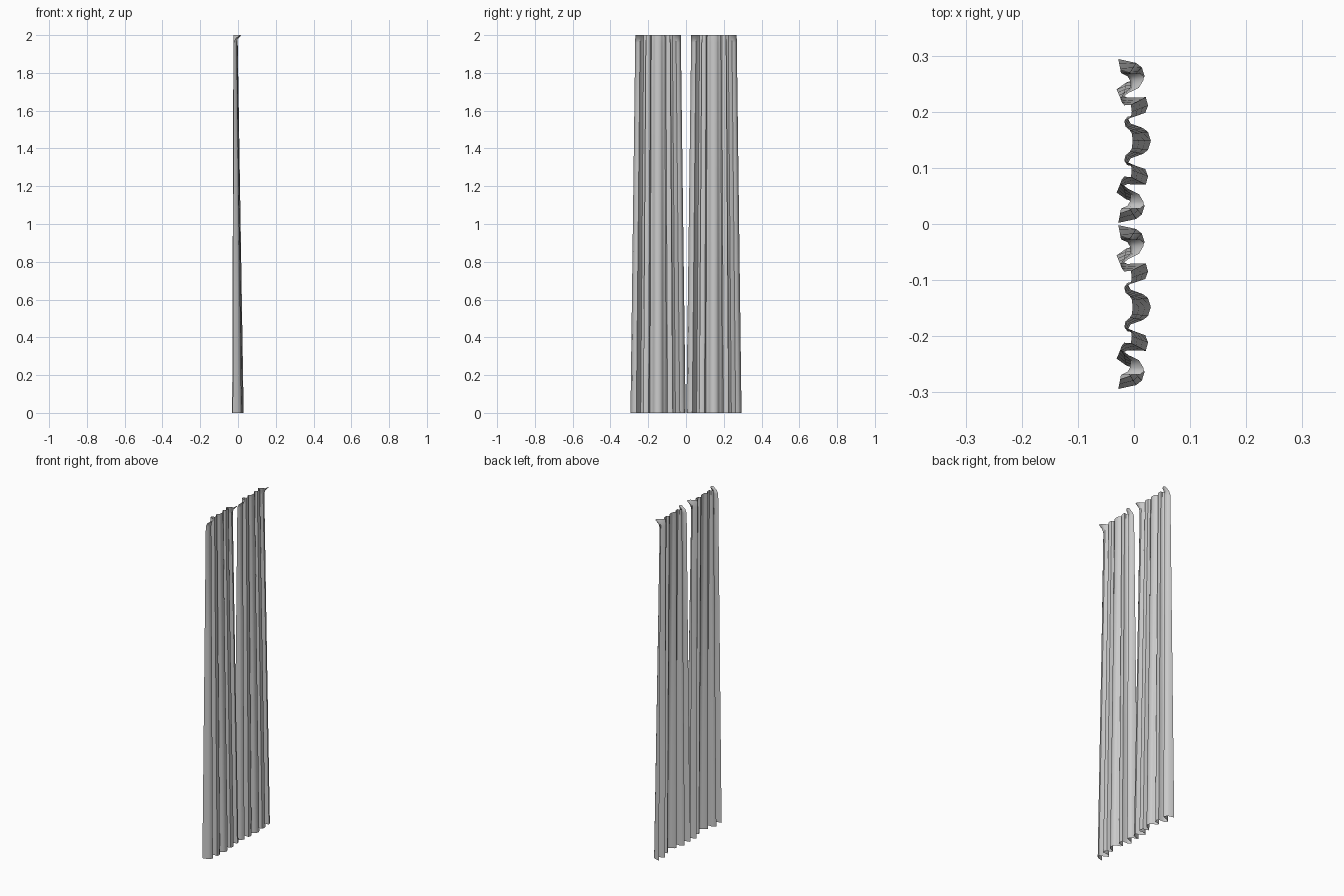
import bpy, math

if "Cube" in bpy.data.objects:
    bpy.data.objects.remove(bpy.data.objects["Cube"])

# Half of the pleat cross-section at the hem: (x depth, y from panel centre)
half = [(.030, .000), (.025, .016), (.016, .023), (-.006, .031), (-.012, .043),
        (.020, .050), (.025, .063), (.021, .078), (-.012, .077), (-.024, .083),
        (-.031, .092), (-.014, .104), (.019, .115), (.014, .131), (.004, .139),
        (-.028, .146)]
profile = [(x, -y) for x, y in reversed(half[1:])] + half


def ring(z):
    """Pleats get shallower and narrower towards the top; outer folds flare at the header."""
    t = z / 2
    pts = []
    for x, y in profile:
        px = x * (1 - .64 * t) - .013 * t
        py = y * (1 - .175 * t)
        edge = max(0, (abs(y) - .09) / .055)
        flare = max(0, (z - 1.96) / .04) ** 2
        pts.append((px + .033 * edge * flare, py, z))
    return pts


def curtain(name, y):
    n = len(profile)
    heights = [0, .65, 1.3, 1.96, 1.98, 2]
    verts = [p for z in heights for p in ring(z)]
    faces = [(r * n + i, r * n + i + 1, (r + 1) * n + i + 1, (r + 1) * n + i)
             for r in range(len(heights) - 1) for i in range(n - 1)]
    me = bpy.data.meshes.new(name)
    me.from_pydata(verts, [], faces)
    ob = bpy.data.objects.new(name, me)
    ob.location.y = y
    bpy.context.collection.objects.link(ob)
    bpy.ops.object.select_all(action='DESELECT')
    ob.select_set(True)
    bpy.context.view_layer.objects.active = ob
    bpy.ops.object.shade_smooth_by_angle(angle=math.radians(50))


# Two matching curtain panels
curtain("curtain_left", -.148)
curtain("curtain_right", .148)
